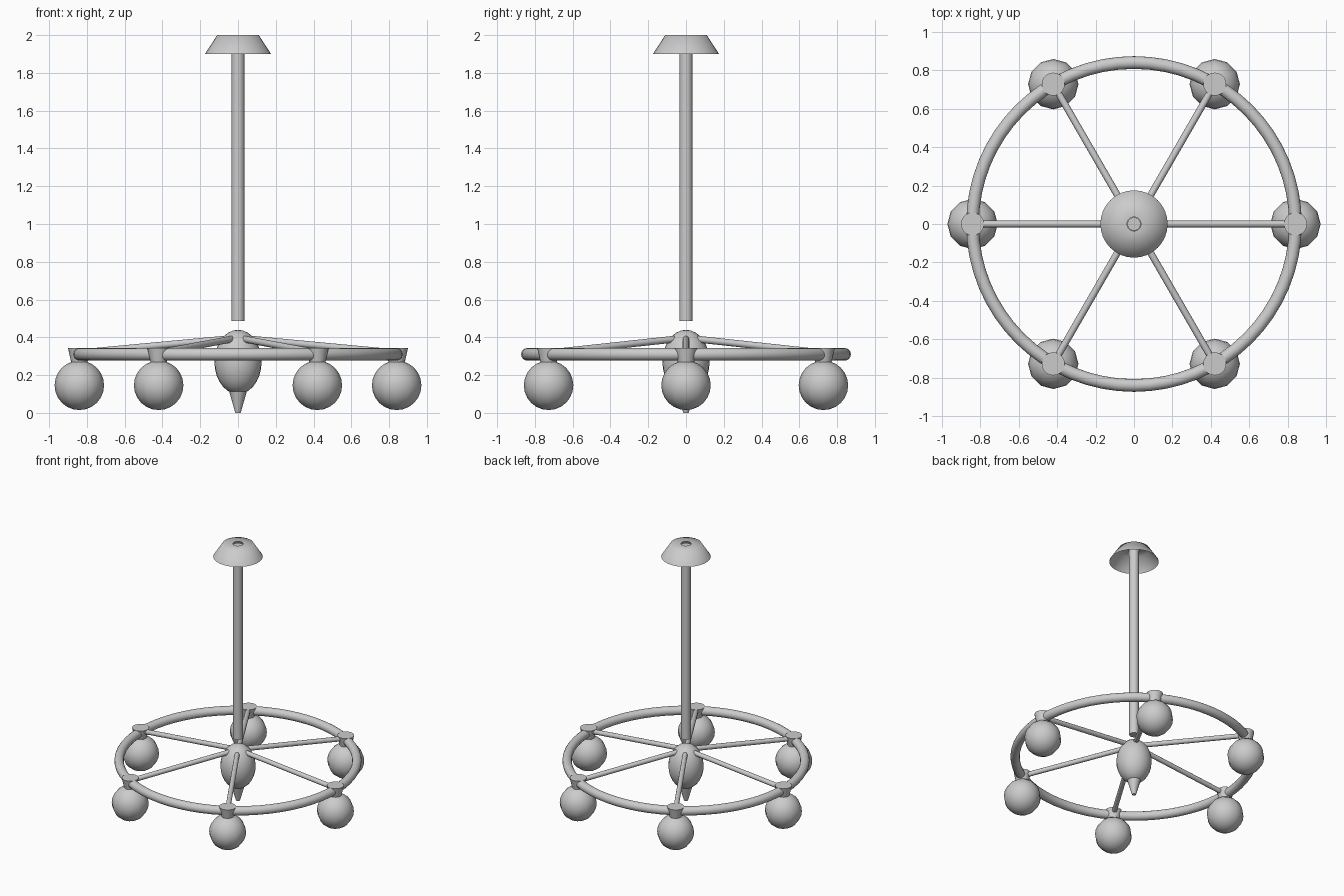
import bpy, bmesh, math
from mathutils import Vector

if "Cube" in bpy.data.objects:
    bpy.data.objects.remove(bpy.data.objects["Cube"])

metal = bpy.data.materials.new("brushed grey")
metal.diffuse_color = (0.6, 0.6, 0.6, 1)
metal.use_nodes = True
metal.node_tree.nodes["Principled BSDF"].inputs["Base Color"].default_value = metal.diffuse_color


def finish(name, bm, angle=40):
    bmesh.ops.recalc_face_normals(bm, faces=bm.faces)
    me = bpy.data.meshes.new(name)
    bm.to_mesh(me)
    bm.free()
    me.materials.append(metal)
    ob = bpy.data.objects.new(name, me)
    bpy.context.collection.objects.link(ob)
    bpy.ops.object.select_all(action='DESELECT')
    ob.select_set(True)
    bpy.context.view_layer.objects.active = ob
    bpy.ops.object.shade_smooth_by_angle(angle=math.radians(angle))
    return ob


def lathe(name, profile, seg=24, centre=(0, 0), angle=40):
    """Spin (radius, z) points about a vertical axis."""
    bm = bmesh.new()
    vs = [bm.verts.new((r, 0, z)) for r, z in profile]
    es = [bm.edges.new(p) for p in zip(vs, vs[1:])]
    bmesh.ops.spin(bm, geom=vs + es, cent=(0, 0, 0), axis=(0, 0, 1),
                   angle=math.tau, steps=seg, use_duplicate=False)
    bmesh.ops.remove_doubles(bm, verts=bm.verts, dist=1e-4)
    bmesh.ops.translate(bm, verts=bm.verts, vec=(centre[0], centre[1], 0))
    return finish(name, bm, angle)


def rod(name, a, b, r, seg=12):
    a, b = Vector(a), Vector(b)
    bm = bmesh.new()
    bmesh.ops.create_cone(bm, cap_ends=True, segments=seg, radius1=r, radius2=r,
                          depth=(b - a).length)
    rot = (b - a).to_track_quat('Z', 'Y').to_matrix()
    bmesh.ops.rotate(bm, verts=bm.verts, matrix=rot)
    bmesh.ops.translate(bm, verts=bm.verts, vec=(a + b) / 2)
    return finish(name, bm)


# ceiling canopy: open flared shell
lathe("ceiling_canopy", [(0.175, 1.9), (0.11, 2.0), (0.036, 2.0)], 32, angle=70)

# hanging rod
rod("hanging_rod", (0, 0, 0.487), (0, 0, 1.99), 0.034, 24)

# egg-shaped hub and pointed finial
lathe("hub", [(0.125 * math.sin(math.pi * i / 14), 0.27 + 0.17 * math.cos(math.pi * i / 14))
              for i in range(15)], 24)
lathe("finial", [(0, 0.13), (0.047, 0.115), (0.014, 0.0), (0, 0.0)], 16)

# large ring
n = 16
lathe("ring", [(0.84 + 0.033 * math.cos(math.tau * i / n), 0.31 + 0.033 * math.sin(math.tau * i / n))
               for i in range(n + 1)], 64)

# six arms, each with a socket and a globe
for k in range(6):
    c, s = math.cos(k * math.pi / 3), math.sin(k * math.pi / 3)
    p = (0.84 * c, 0.84 * s)
    rod(f"arm_{k + 1}", (0.04 * c, 0.04 * s, 0.393), (p[0], p[1], 0.318), 0.018)
    lathe(f"socket_{k + 1}", [(0, 0.343), (0.06, 0.343), (0.042, 0.262), (0, 0.262)], 20, p)
    lathe(f"globe_{k + 1}", [(0.131 * math.sin(math.pi * i / 12), 0.146 + 0.131 * math.cos(math.pi * i / 12))
                             for i in range(13)], 12, p)
